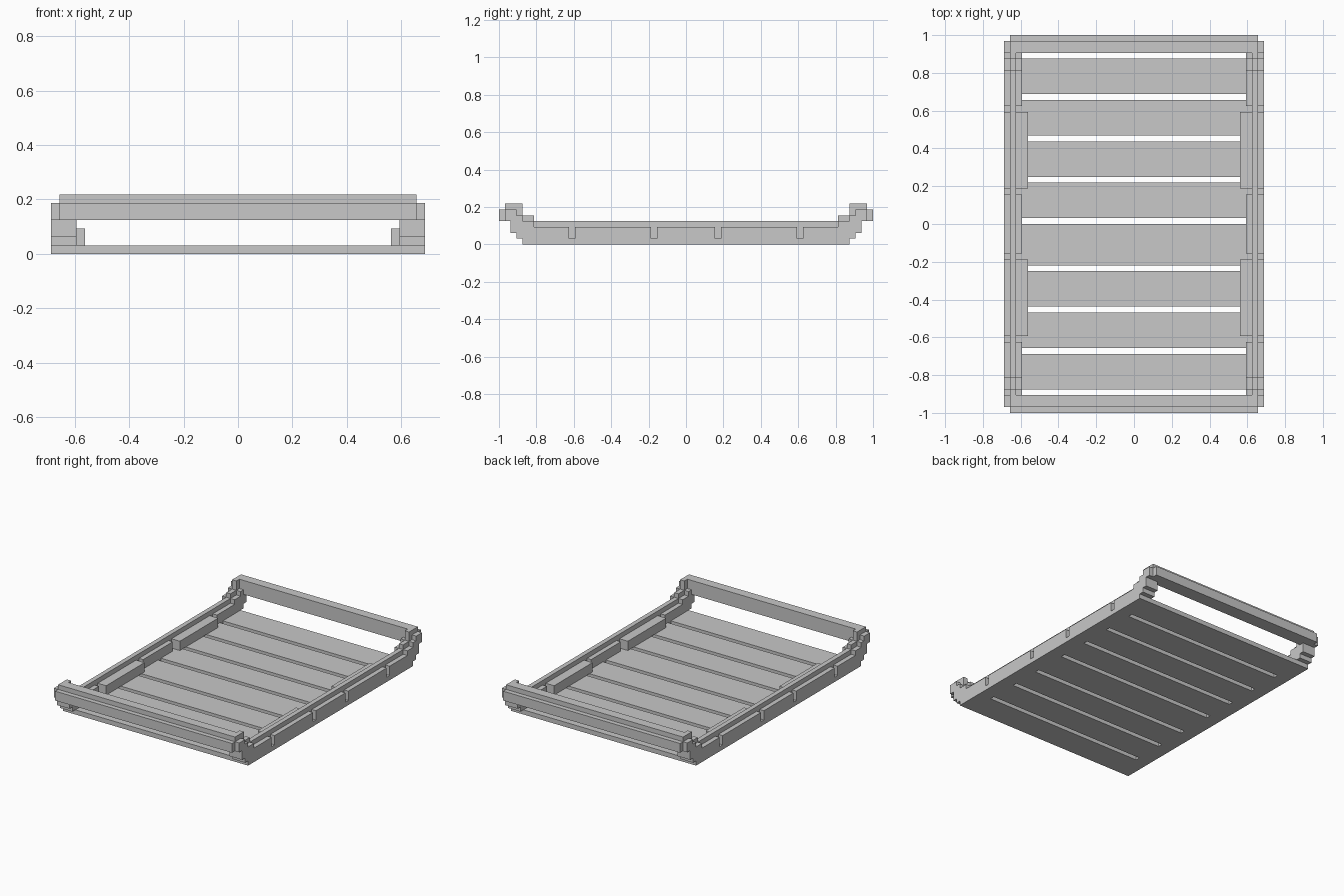
import bpy
import bmesh

U = 1 / 32  # grid step that every part snaps to

cube = bpy.data.objects.get("Cube")
if cube:
    bpy.data.objects.remove(cube, do_unlink=True)

grey = bpy.data.materials.new("light_grey")
grey.use_nodes = True
colour = (0.58, 0.58, 0.58, 1)
grey.diffuse_color = colour
grey.node_tree.nodes["Principled BSDF"].inputs["Base Color"].default_value = colour


def prism(name, x0, x1, outline):
    """Extrude a (y, z) outline from x0 to x1, all in grid steps."""
    bm = bmesh.new()
    face = bm.faces.new([bm.verts.new((x0 * U, y * U, z * U)) for y, z in outline])
    grown = bmesh.ops.extrude_face_region(bm, geom=[face])
    verts = [v for v in grown["geom"] if isinstance(v, bmesh.types.BMVert)]
    bmesh.ops.translate(bm, verts=verts, vec=((x1 - x0) * U, 0, 0))
    bmesh.ops.recalc_face_normals(bm, faces=bm.faces)
    mesh = bpy.data.meshes.new(name)
    bm.to_mesh(mesh)
    bm.free()
    mesh.materials.append(grey)
    obj = bpy.data.objects.new(name, mesh)
    bpy.context.collection.objects.link(obj)


def box(name, x0, x1, y0, y1, z0, z1):
    prism(name, x0, x1, [(y0, z0), (y1, z0), (y1, z1), (y0, z1)])


def both_ends(half):
    """Complete a half outline by mirroring it in y."""
    return half + [(-y, z) for y, z in reversed(half)]


# Floor slats with narrow slits between them
for i, start in enumerate((-28, -21, -14, -7, 1, 8, 15, 22)):
    end = start + (7 if start == -7 else 6)
    box(f"floor_slat_{i + 1}", -19, 19, start, end, 0, 1)

# Side wall outlines: stepped ends, raised core and notched flanks
foot = [(28, 0), (28, 1), (29, 1), (29, 2), (30, 2), (30, 4)]
notches = [(29, 5), (28, 5), (28, 4), (26, 4), (26, 3), (20, 3), (20, 1),
           (19, 1), (19, 3), (6, 3), (6, 1), (5, 1), (5, 3)]
core = both_ends(foot + [(31, 4), (31, 7), (28, 7), (28, 5), (26, 5), (26, 4)])
outer = both_ends(foot + [(31, 4), (31, 6), (29, 6)] + notches)
inner = both_ends(foot + [(29, 4)] + notches)

for side, s in (("left", 1), ("right", -1)):
    prism(f"{side}_wall_core", s * 20, s * 21, core)
    prism(f"{side}_wall_outer_flank", s * 21, s * 22, outer)
    prism(f"{side}_wall_inner_flank", s * 19, s * 20, inner)
    # Thick blocks on the inside of the wall
    box(f"{side}_front_inner_block", s * 18, s * 19, -19, -6, 1, 3)
    box(f"{side}_back_inner_block", s * 18, s * 19, 6, 19, 1, 3)

# End rails with a stepped outer edge
for end, s in (("front", -1), ("back", 1)):
    rail = [(29, 4), (32, 4), (32, 6), (31, 6), (31, 7), (29, 7)]
    prism(f"{end}_rail", -21, 21, [(s * y, z) for y, z in rail])
